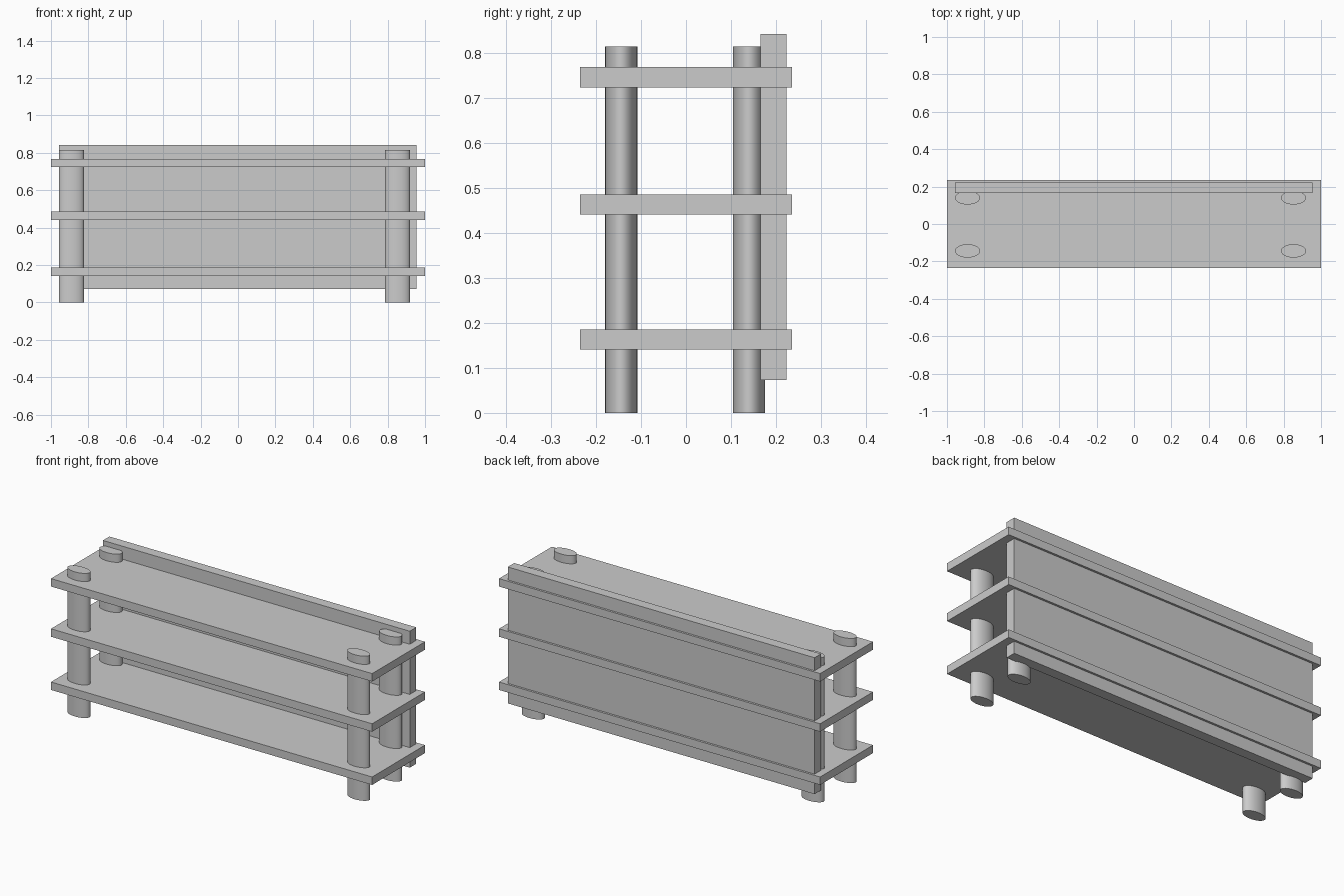
import bpy
from math import radians

if "Cube" in bpy.data.objects:
    bpy.data.objects.remove(bpy.data.objects["Cube"])


def box(name, x, y, z):
    """Axis-aligned box from (min, max) ranges."""
    bpy.ops.mesh.primitive_cube_add(size=1, location=[sum(r) / 2 for r in (x, y, z)])
    ob = bpy.context.object
    ob.name = name
    ob.scale = [r[1] - r[0] for r in (x, y, z)]
    bpy.ops.object.transform_apply(location=False, rotation=False, scale=True)
    return ob


def post(name, x, y, height=0.814, rx=0.067, ry=0.0358):
    """Upright post with an oval cross-section."""
    bpy.ops.mesh.primitive_cylinder_add(vertices=64, radius=1, depth=height,
                                        location=(x, y, height / 2))
    ob = bpy.context.object
    ob.name = name
    ob.scale = (rx, ry, 1)
    bpy.ops.object.transform_apply(location=False, rotation=False, scale=True)
    bpy.ops.object.shade_smooth_by_angle(angle=radians(30))
    return ob


# Three identical shelves
for name, z in (("bottom", 0.141), ("middle", 0.4405), ("top", 0.723)):
    box(name + "_shelf", (-1, 1), (-0.235, 0.235), (z, z + 0.0447))

# Four posts passing through the shelves
for side, x in (("left", -0.89), ("right", 0.853)):
    for end, y in (("front", -0.144), ("back", 0.140)):
        post(f"{end}_{side}_post", x, y)

# Back panel
box("back_panel", (-0.957, 0.954), (0.1655, 0.223), (0.073, 0.841))
